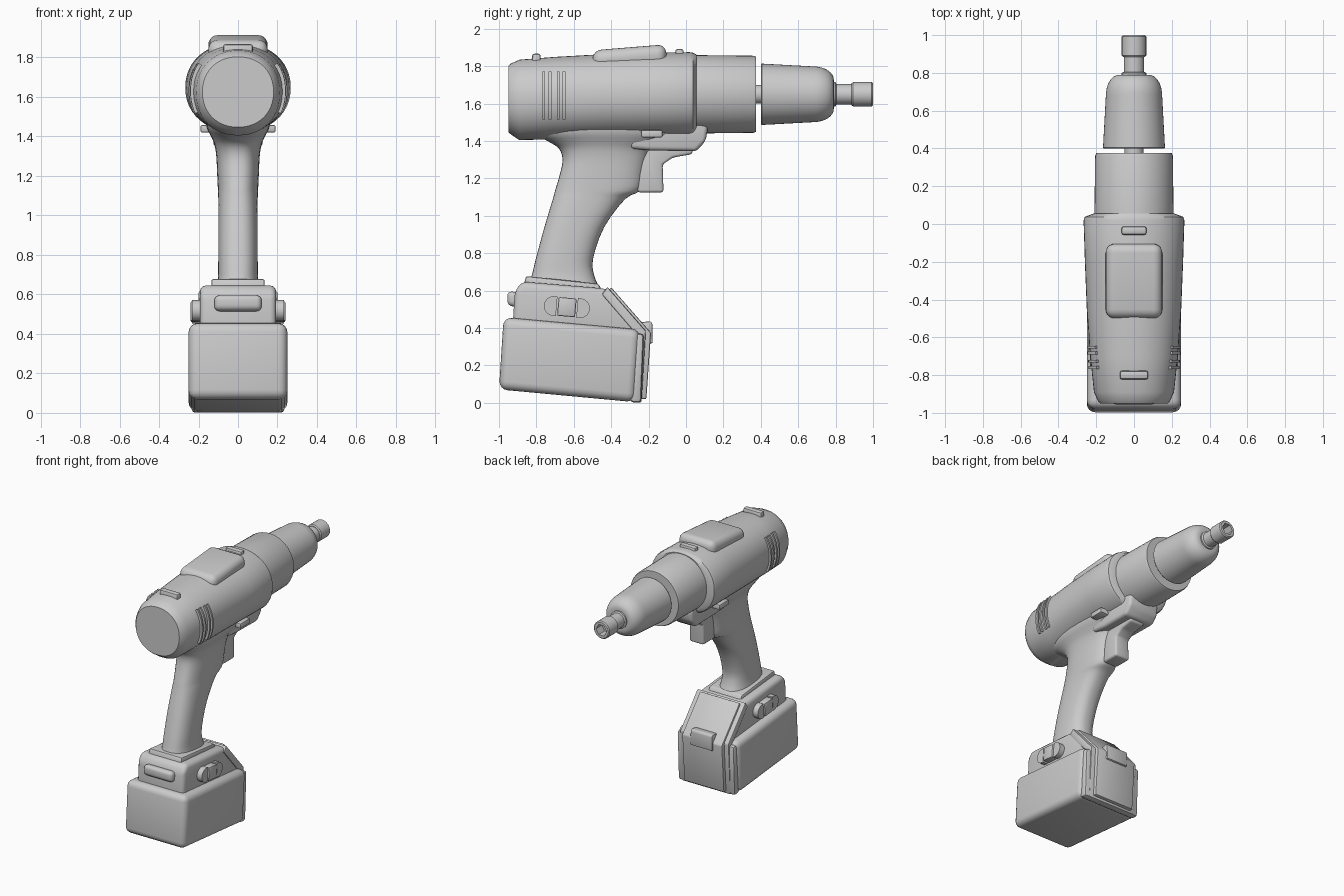
import bpy, bmesh, math
from math import cos, sin, pi

if "Cube" in bpy.data.objects:
    bpy.data.objects.remove(bpy.data.objects["Cube"])

AXIS_Z = 1.65


def finish(name, bm, angle=35, mirror=False):
    bmesh.ops.recalc_face_normals(bm, faces=bm.faces[:])
    me = bpy.data.meshes.new(name)
    bm.to_mesh(me)
    bm.free()
    ob = bpy.data.objects.new(name, me)
    bpy.context.collection.objects.link(ob)
    bpy.ops.object.select_all(action='DESELECT')
    ob.select_set(True)
    bpy.context.view_layer.objects.active = ob
    bpy.ops.object.shade_smooth_by_angle(angle=math.radians(angle))
    if mirror:
        ob.modifiers.new("Mirror", 'MIRROR')
    return ob


def loft(name, rings, angle=35, mirror=False):
    """Skin a list of equal-length point rings and cap both ends."""
    bm = bmesh.new()
    vr = [[bm.verts.new(p) for p in r] for r in rings]
    n = len(vr[0])
    for a, b in zip(vr, vr[1:]):
        for i in range(n):
            bm.faces.new((a[i], a[(i + 1) % n], b[(i + 1) % n], b[i]))
    bm.faces.new(vr[0])
    bm.faces.new(vr[-1])
    return finish(name, bm, angle, mirror)


def prism(name, yz, x0, x1, bevel=0.0, segs=3, mirror=False):
    """Extrude a side profile across x and round its edges."""
    bm = bmesh.new()
    a = [bm.verts.new((x0, y, z)) for y, z in yz]
    b = [bm.verts.new((x1, y, z)) for y, z in yz]
    n = len(yz)
    bm.faces.new(a)
    bm.faces.new(b)
    for i in range(n):
        bm.faces.new((a[i], a[(i + 1) % n], b[(i + 1) % n], b[i]))
    bmesh.ops.recalc_face_normals(bm, faces=bm.faces[:])
    if bevel:
        bmesh.ops.bevel(bm, geom=bm.edges[:], offset=bevel, segments=segs,
                        profile=0.5, affect='EDGES', clamp_overlap=True)
    return finish(name, bm, 35, mirror)


def superellipse(t, e):
    c, s = cos(t), sin(t)
    return (math.copysign(abs(c) ** (2 / e), c), math.copysign(abs(s) ** (2 / e), s))


def ring_y(y, zc, rx, rz, n=48, e=2.0):
    pts = [superellipse(2 * pi * i / n, e) for i in range(n)]
    return [(rx * c, y, zc + rz * s) for c, s in pts]


def lathe(name, profile):
    return loft(name, [ring_y(y, AXIS_Z, r, r) for y, r in profile])


def catmull(keys, steps):
    """Smoothly resample a list of section parameters."""
    out = []
    for i in range(len(keys) - 1):
        p = [keys[max(i - 1, 0)], keys[i], keys[i + 1], keys[min(i + 2, len(keys) - 1)]]
        for s in range(steps):
            t = s / steps
            out.append([0.5 * (2 * b + (c - a) * t + (2 * a - 5 * b + 4 * c - d) * t * t
                               + (3 * b - a - 3 * c + d) * t ** 3) for a, b, c, d in zip(*p)])
    return out + [list(keys[-1])]


# Motor housing with chamfered rear end
loft("motor_housing", [ring_y(*s, e=2.15) for s in (
    (-0.95, 1.625, 0.180, 0.178), (-0.935, 1.625, 0.192, 0.190), (-0.89, 1.620, 0.212, 0.215),
    (-0.70, 1.630, 0.232, 0.220), (-0.45, 1.640, 0.250, 0.224), (-0.20, 1.645, 0.260, 0.227),
    (0.02, 1.647, 0.267, 0.228), (0.038, 1.648, 0.260, 0.224), (0.055, 1.65, 0.215, 0.213))])

# Front collar, gap shaft, tapered nose
lathe("front_collar", [(0.0, 0.21), (0.36, 0.206), (0.375, 0.200)])
lathe("drive_shaft", [(0.36, 0.05), (0.42, 0.05)])
nose = [(0.40, 0.160), (0.405, 0.164), (0.68, 0.149)]
nose += [(0.68 + 0.11 * sin(a * pi / 16), 0.079 + 0.07 * cos(a * pi / 16)) for a in range(1, 9)]
lathe("nose_cone", nose)
lathe("spindle", [(0.77, 0.065), (0.80, 0.065), (0.805, 0.054), (0.90, 0.054)])


# Bit holder with a hexagonal socket
def hex_ring(y, apothem):
    out = []
    for i in range(48):
        t = 2 * pi * i / 48
        r = apothem / cos((t % (pi / 3)) - pi / 6)
        out.append((r * cos(t), y, AXIS_Z + r * sin(t)))
    return out


loft("bit_holder", [ring_y(y, AXIS_Z, r, r) for y, r in
                    ((0.885, 0.058), (0.893, 0.065), (0.993, 0.065), (1.0, 0.058))]
     + [hex_ring(1.0, 0.038), hex_ring(0.93, 0.038)])

# Grip: z, back y, front y, half width
grip = [(0.61, -0.85, -0.46, 0.115), (0.68, -0.825, -0.49, 0.102), (0.77, -0.803, -0.497, 0.10),
        (0.94, -0.757, -0.437, 0.10), (1.09, -0.712, -0.325, 0.10), (1.135, -0.70, -0.245, 0.102),
        (1.22, -0.675, -0.225, 0.106), (1.30, -0.66, -0.205, 0.11), (1.36, -0.68, -0.17, 0.12),
        (1.40, -0.74, -0.08, 0.137), (1.45, -0.83, 0.03, 0.160), (1.54, -0.82, 0.03, 0.17)]
rings = []
for z, yb, yf, hx in catmull(grip, 3):
    pts = [superellipse(2 * pi * i / 40, 2.5) for i in range(40)]
    rings.append([(hx * c, (yb + yf) / 2 + (yf - yb) / 2 * s, z) for c, s in pts])
loft("grip", rings, 50)

# Trigger shroud, trigger, direction switch
prism("trigger_shroud", [(-0.30, 1.36), (-0.19, 1.35), (0.055, 1.345), (0.105, 1.40),
                         (0.118, 1.475), (0.03, 1.56), (-0.30, 1.56)], -0.125, 0.125, 0.022)
prism("trigger", [(-0.26, 1.125), (-0.12, 1.125), (-0.125, 1.275), (-0.07, 1.312), (0.035, 1.33),
                  (0.035, 1.37), (-0.24, 1.37)], -0.06, 0.06, 0.015)
prism("direction_switch", [(-0.24, 1.42), (-0.125, 1.42), (-0.125, 1.458), (-0.24, 1.458)],
      -0.19, 0.19, 0.008, 2)

# Top pad and small lugs
prism("top_pad", [(-0.50, 1.78), (-0.50, 1.885), (-0.105, 1.917), (-0.105, 1.80)],
      -0.15, 0.15, 0.048, 5)
for name, y, top, hx in (("rear_lug", -0.80, 1.867, 0.075), ("front_lug", -0.035, 1.892, 0.066)):
    prism(name, [(y - 0.025, 1.80), (y + 0.025, 1.80), (y + 0.022, top), (y - 0.022, top)],
          -hx, hx, 0.012, 2)

# Curved vent ribs, two pairs per side
for k, (y, rx) in enumerate(((-0.76, 0.233), (-0.727, 0.235), (-0.683, 0.240), (-0.652, 0.242))):
    rings = []
    for i in range(13):
        t = -0.48 + 1.10 * i / 12
        c, s = superellipse(t, 2.15)
        rings.append([((rx + d) * c, y + w, 1.63 + (0.226 + d) * s)
                      for d, w in ((-0.03, -0.007), (0.008, -0.007), (0.008, 0.007), (-0.03, 0.007))])
    loft("vent_rib_%d" % (k + 1), rings, 35, True)

# Foot of the grip: flange and battery mount
prism("foot_flange", [(-0.855, 0.678), (-0.47, 0.638), (-0.44, 0.59), (-0.87, 0.62)],
      -0.135, 0.135, 0.01, 2)
prism("battery_mount", [(-0.875, 0.648), (-0.42, 0.61), (-0.235, 0.41), (-0.26, 0.30),
                        (-0.93, 0.36), (-0.915, 0.60)], -0.193, 0.193, 0.03)

# Battery pack, front collar plate and latch
prism("battery_pack", [(-0.975, 0.458), (-0.245, 0.392), (-0.272, 0.004), (-1.0, 0.072)],
      -0.25, 0.25, 0.045, 4)
prism("battery_rim", [(-0.42, 0.62), (-0.215, 0.385), (-0.238, 0.002), (-0.28, 0.004),
                      (-0.26, 0.36), (-0.45, 0.58)], -0.20, 0.20, 0.008, 2)
prism("battery_lip", [(-0.225, 0.37), (-0.24, 0.0), (-0.30, 0.004), (-0.28, 0.37)],
      -0.235, 0.235, 0.018, 2)
prism("front_plate", [(-0.40, 0.618), (-0.187, 0.375), (-0.212, 0.02), (-0.26, 0.02),
                      (-0.25, 0.36), (-0.43, 0.58)], -0.165, 0.165, 0.008, 2)
prism("latch_tab", [(-0.25, 0.43), (-0.19, 0.437), (-0.18, 0.425), (-0.178, 0.32), (-0.25, 0.31)],
      -0.09, 0.09, 0.007, 2)

# Rear knob
prism("rear_knob", [(-0.955, 0.52), (-0.89, 0.51), (-0.89, 0.59), (-0.955, 0.598)],
      -0.12, 0.12, 0.026, 4)

# Side release buttons: two rounded ends and a square centre
tilt = math.radians(-5)


def tilted(pts):
    return [(-0.637 + y * cos(tilt) - z * sin(tilt), 0.512 + y * sin(tilt) + z * cos(tilt))
            for y, z in pts]


arc = [(0.07 + 0.053 * cos(a * pi / 12), 0.053 * sin(a * pi / 12)) for a in range(-6, 7)]
end = [(0.055, -0.053)] + arc + [(0.055, 0.053)]
prism("release_button_front", tilted(end), 0.17, 0.233, mirror=True)
prism("release_button_rear", tilted([(-y, z) for y, z in end]), 0.17, 0.233, mirror=True)
prism("release_button_centre", tilted([(-0.048, -0.05), (0.048, -0.05), (0.048, 0.05), (-0.048, 0.05)]),
      0.17, 0.24, 0.008, 2, True)
